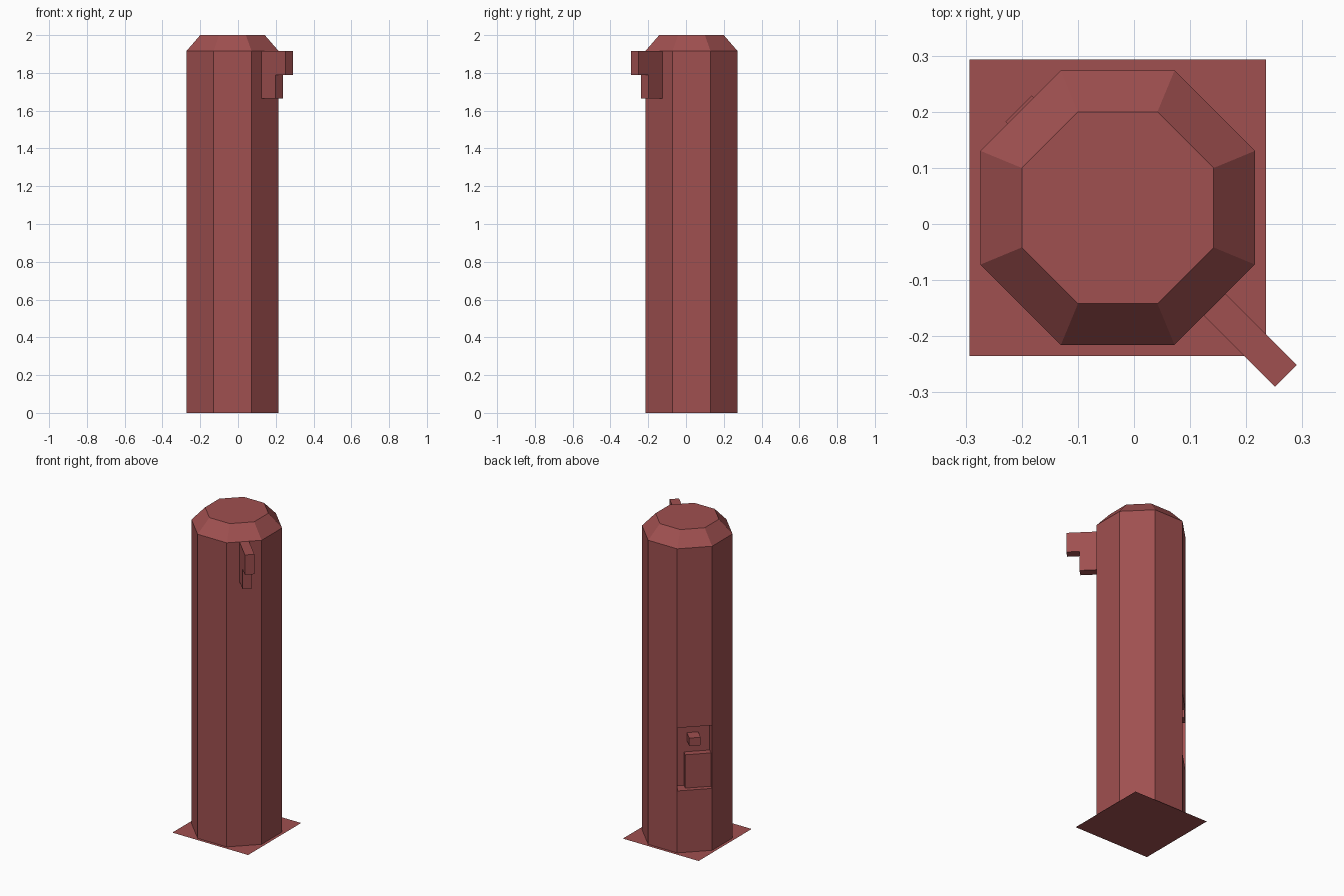
import bpy, bmesh, math
from mathutils import Matrix, Vector

if "Cube" in bpy.data.objects:
    bpy.data.objects.remove(bpy.data.objects["Cube"])

CX, CY = -0.029, 0.029        # column axis
APO = 0.2445                  # octagon apothem

mat = bpy.data.materials.new("dark_red")
mat.diffuse_color = (0.35, 0.08, 0.08, 1)
mat.use_nodes = True
mat.node_tree.nodes["Principled BSDF"].inputs["Base Color"].default_value = mat.diffuse_color


def make(name, bm):
    bmesh.ops.recalc_face_normals(bm, faces=bm.faces)
    me = bpy.data.meshes.new(name)
    bm.to_mesh(me)
    bm.free()
    me.materials.append(mat)
    ob = bpy.data.objects.new(name, me)
    bpy.context.collection.objects.link(ob)
    return ob


def radial_box(name, angle, r, t, z):
    """Box given by (min, max) radial, tangential and height ranges."""
    bm = bmesh.new()
    size = [b - a for a, b in (r, t, z)]
    mid = Vector([(a + b) / 2 for a, b in (r, t, z)])
    bmesh.ops.create_cube(bm, size=1)
    bmesh.ops.scale(bm, vec=size, verts=bm.verts)
    bmesh.ops.translate(bm, vec=mid, verts=bm.verts)
    bm.transform(Matrix.Translation((CX, CY, 0)) @ Matrix.Rotation(math.radians(angle), 4, 'Z'))
    return make(name, bm)


# octagonal column with chamfered top
bm = bmesh.new()
rings = []
for apo, z in ((APO, 0), (APO, 1.915), (0.171, 2.0)):
    rad = apo / math.cos(math.pi / 8)
    rings.append([bm.verts.new((CX + rad * math.cos(math.pi / 8 + i * math.pi / 4),
                                CY + rad * math.sin(math.pi / 8 + i * math.pi / 4), z))
                  for i in range(8)])
for lo, hi in zip(rings, rings[1:]):
    for i in range(8):
        j = (i + 1) % 8
        bm.faces.new((lo[i], lo[j], hi[j], hi[i]))
bm.faces.new(rings[0])
bm.faces.new(rings[-1])
column = make("column", bm)

# shallow recess in the back left face
cutter = radial_box("recess_cutter", 135, (0.175, 0.35), (-0.099, 0.099), (0.39, 0.787))
cutter.hide_render = True
mod = column.modifiers.new("recess", 'BOOLEAN')
mod.operation = 'DIFFERENCE'
mod.solver = 'EXACT'
mod.object = cutter
bpy.context.view_layer.objects.active = column
bpy.ops.object.modifier_apply(modifier="recess")
bpy.data.objects.remove(cutter)

# fittings inside the recess
radial_box("recess_button", 135, (0.17, 0.25), (-0.033, 0.033), (0.67, 0.72))
radial_box("recess_block_lower", 135, (0.17, 0.215), (-0.05, 0.11), (0.385, 0.5))
radial_box("recess_block_upper", 135, (0.17, 0.215), (-0.05, 0.11), (0.5, 0.60))

# stepped bracket on the front right face
bm = bmesh.new()
prof = [(0.24, 1.665), (0.349, 1.665), (0.349, 1.79), (0.424, 1.79), (0.424, 1.915), (0.24, 1.915)]
f = bm.faces.new([bm.verts.new((r, -0.0275, z)) for r, z in prof])
ext = bmesh.ops.extrude_face_region(bm, geom=[f])
bmesh.ops.translate(bm, vec=(0, 0.055, 0),
                    verts=[v for v in ext["geom"] if isinstance(v, bmesh.types.BMVert)])
bm.transform(Matrix.Translation((CX, CY, 0)) @ Matrix.Rotation(math.radians(-45), 4, 'Z'))
make("bracket", bm)

# flat square base plate
bm = bmesh.new()
bmesh.ops.create_grid(bm, x_segments=1, y_segments=1, size=0.264)
bmesh.ops.translate(bm, vec=(CX, CY, 0), verts=bm.verts)
make("base_plate", bm)
